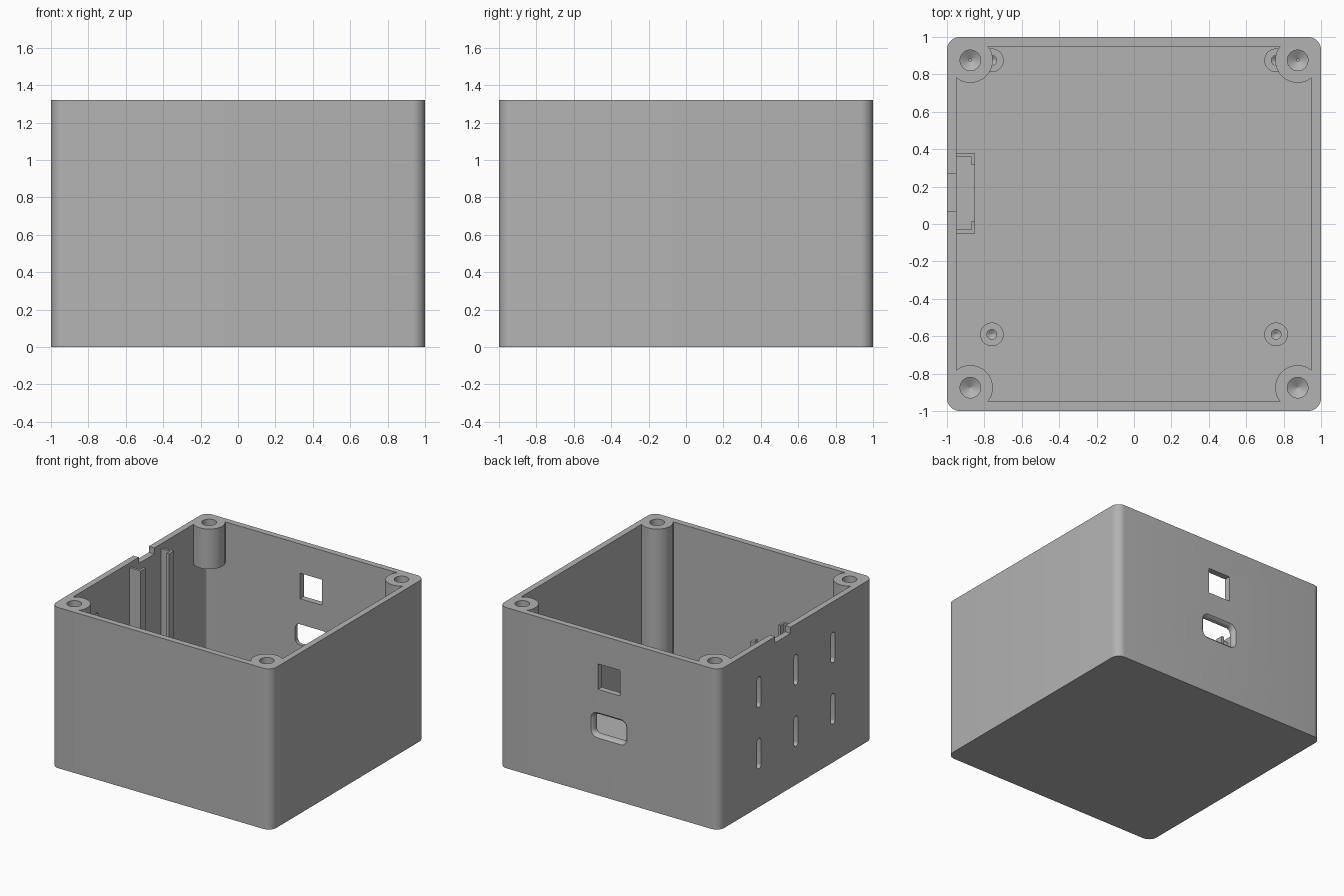
import bpy, bmesh, math
from mathutils import Matrix

cube = bpy.data.objects.get("Cube")
if cube:
    bpy.data.objects.remove(cube, do_unlink=True)

HEIGHT, WALL, FLOOR = 1.32, 0.05, 0.05
BOSS_AT, BOSS_R = 0.875, 0.12

grey = bpy.data.materials.new("plain grey")
grey.use_nodes = True
grey.diffuse_color = (0.45, 0.45, 0.45, 1)
grey.node_tree.nodes["Principled BSDF"].inputs["Base Color"].default_value = grey.diffuse_color


def rounded_rect(w, h, r, steps=8):
    """Outline of half-width w and half-height h with corner radius r."""
    pts = []
    for k, (sx, sy) in enumerate(((1, 1), (-1, 1), (-1, -1), (1, -1))):
        for i in range(steps + 1):
            a = math.pi / 2 * (k + i / steps)
            pts.append((sx * (w - r) + r * math.cos(a), sy * (h - r) + r * math.sin(a)))
    return pts


def circle(r, n=48):
    return [(r * math.cos(math.tau * i / n), r * math.sin(math.tau * i / n)) for i in range(n)]


def loft(name, sections, matrix=Matrix()):
    """Closed solid through (outline, height) sections."""
    bm = bmesh.new()
    rings = [[bm.verts.new((x, y, z)) for x, y in outline] for outline, z in sections]
    for low, high in zip(rings, rings[1:]):
        for i in range(len(low)):
            j = (i + 1) % len(low)
            bm.faces.new((low[i], low[j], high[j], high[i]))
    bm.faces.new(rings[0])
    bm.faces.new(rings[-1])
    bm.transform(matrix)
    bmesh.ops.recalc_face_normals(bm, faces=bm.faces)
    mesh = bpy.data.meshes.new(name)
    bm.to_mesh(mesh)
    bm.free()
    mesh.materials.append(grey)
    ob = bpy.data.objects.new(name, mesh)
    bpy.context.collection.objects.link(ob)
    return ob


def box(name, x0, x1, y0, y1, z0, z1):
    return loft(name, [([(x0, y0), (x1, y0), (x1, y1), (x0, y1)], z) for z in (z0, z1)])


def cut(target, cutter):
    """Subtract the cutter for good, then drop it."""
    cutter.hide_render = True
    mod = target.modifiers.new("cut", "BOOLEAN")
    mod.operation, mod.solver, mod.object = "DIFFERENCE", "EXACT", cutter
    bpy.context.view_layer.update()
    done = target.evaluated_get(bpy.context.evaluated_depsgraph_get())
    mesh = bpy.data.meshes.new_from_object(done)
    target.modifiers.clear()
    target.data = mesh
    bpy.data.objects.remove(cutter, do_unlink=True)


def drill(target, x, y, r, top, depth):
    """Blind hole with a conical tip."""
    cut(target, loft("drill", [(circle(r), top + 0.1), (circle(r), top - depth),
                               (circle(0.002), top - depth - r * 0.6)],
                     Matrix.Translation((x, y, 0))))


# Case: the cavity leaves the corner bosses standing
case = loft("case", [(rounded_rect(1, 1, 0.07), z) for z in (0, HEIGHT)])
inner = 1 - WALL
cavity = loft("cavity", [(rounded_rect(inner, inner, 0.02), z) for z in (FLOOR, HEIGHT + 0.2)])
corners = [(sx * BOSS_AT, sy * BOSS_AT) for sx in (-1, 1) for sy in (-1, 1)]
for x, y in corners:
    bottom = 0.99 if y > 0 else -0.1      # rear bosses hang, front ones reach the floor
    cut(cavity, loft("boss", [(circle(BOSS_R, 64), z) for z in (bottom, HEIGHT + 0.4)],
                     Matrix.Translation((x, y, 0))))
cut(case, cavity)
for x, y in corners:
    drill(case, x, y, 0.055, HEIGHT, 0.3)

# Rear openings: square window and flared socket window
cut(case, box("window", -0.1, 0.1, 0.9, 1.1, 0.87, 1.08))
flare = [(rounded_rect(0.145, 0.085, 0.04), 0.9), (rounded_rect(0.145, 0.085, 0.04), 0.975),
         (rounded_rect(0.15, 0.09, 0.045), 0.988), (rounded_rect(0.165, 0.105, 0.06), 1.001)]
to_rear = Matrix.Translation((0, 0, 0.575)) @ Matrix.Rotation(-math.pi / 2, 4, "X")
cut(case, loft("socket", flare, to_rear))

# Side vents
for y in (-0.48, 0, 0.48):
    for z in (0.44, 0.945):
        to_side = Matrix.Translation((0, y, z)) @ Matrix.Rotation(-math.pi / 2, 4, "Y")
        cut(case, loft("vent", [(rounded_rect(0.125, 0.025, 0.0249), d) for d in (0.9, 1.1)], to_side))

# Rim notch
cut(case, box("notch", -1.1, -0.94, 0.07, 0.27, HEIGHT - 0.05, HEIGHT + 0.1))
parts = [case]

# Board holder: two facing angled rails and a stop between them
middle = 0.165
for side, label in ((-1, "front"), (1, "rear")):
    profile = [(-0.96, 0.215), (-0.85, 0.215), (-0.85, 0.15), (-0.87, 0.15),
               (-0.87, 0.195), (-0.96, 0.195)]
    outline = [(x, middle + side * y) for x, y in profile]
    parts.append(loft(label + "_rail", [(outline, z) for z in (FLOOR - 0.01, 1.28)]))
parts.append(box("rail_stop", -0.96, -0.851, middle - 0.2, middle + 0.2, FLOOR - 0.01, 0.3))

# Floor standoffs
for sx, label in ((-1, "right"), (1, "left")):
    for y, end in ((-0.59, "front"), (0.875, "rear")):
        post = loft(f"{end}_{label}_standoff", [(circle(0.063), z) for z in (FLOOR - 0.01, 0.2)],
                    Matrix.Translation((sx * 0.76, y, 0)))
        drill(post, sx * 0.76, y, 0.026, 0.2, 0.1)
        parts.append(post)

# Smooth curved walls, keep edges crisp
for ob in bpy.context.view_layer.objects:
    ob.select_set(ob in parts)
bpy.context.view_layer.objects.active = case
bpy.ops.object.shade_smooth_by_angle(angle=math.radians(30))
